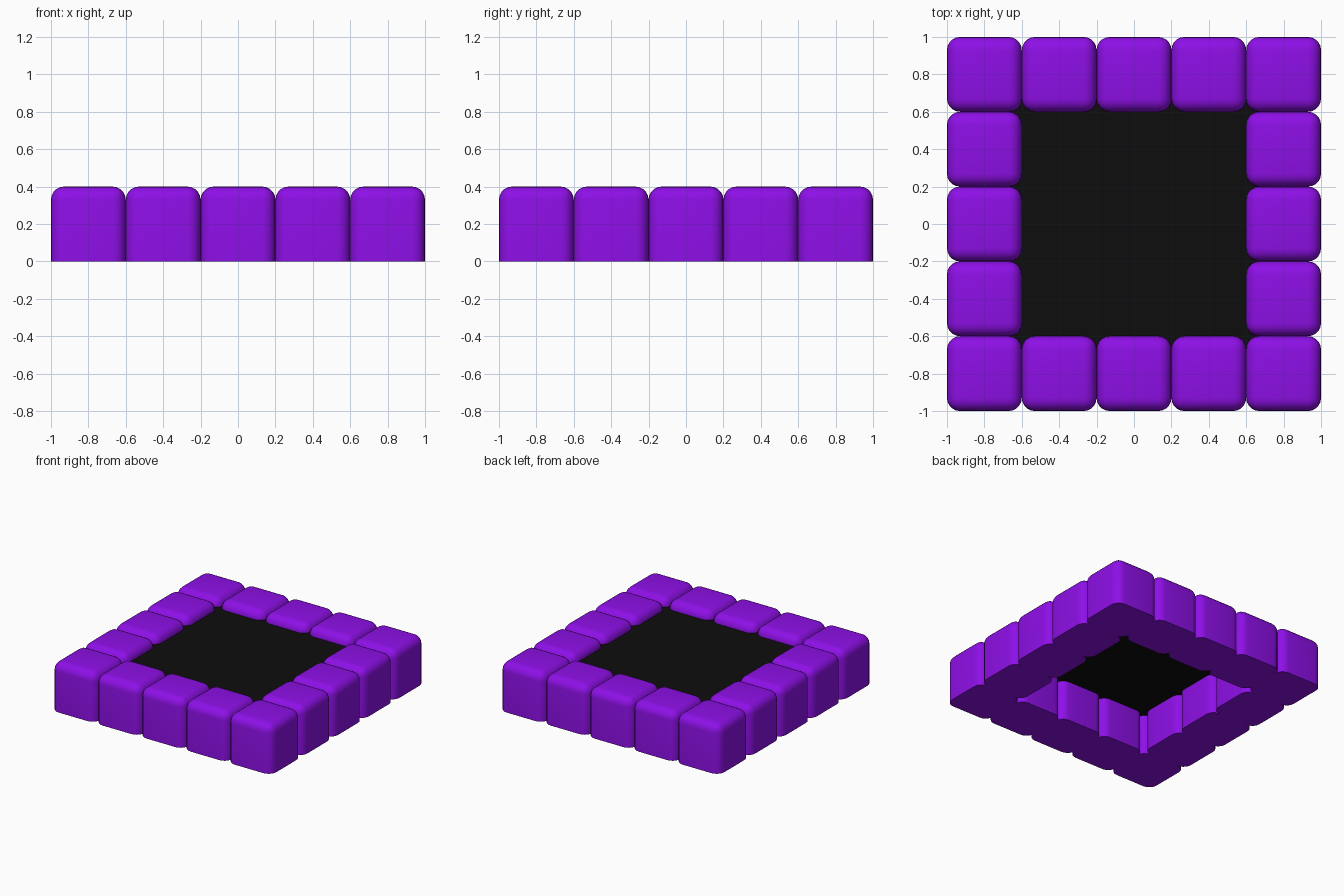
import bpy, bmesh
from mathutils import Matrix

if "Cube" in bpy.data.objects:
    bpy.data.objects.remove(bpy.data.objects["Cube"])

S, R = 0.4, 0.07  # block size, edge radius


def material(name, color):
    m = bpy.data.materials.new(name)
    m.diffuse_color = (*color, 1)
    m.use_nodes = True
    m.node_tree.nodes["Principled BSDF"].inputs["Base Color"].default_value = m.diffuse_color
    return m


purple = material("purple", (0.27, 0.005, 0.8))
black = material("black", (0.004, 0.004, 0.004))

# Rounded block: every edge softened except the flat bottom
bm = bmesh.new()
bmesh.ops.create_cube(bm, size=S, matrix=Matrix.Translation((0, 0, S / 2)))
edges = [e for e in bm.edges if max(v.co.z for v in e.verts) > S / 2]
bmesh.ops.bevel(bm, geom=edges, offset=R, segments=5, profile=0.5, affect='EDGES')
block_mesh = bpy.data.meshes.new("block")
bm.to_mesh(block_mesh)
bm.free()
block_mesh.materials.append(purple)

# Square ring of blocks
blocks = []
for i in range(-2, 3):
    for j in range(-2, 3):
        if max(abs(i), abs(j)) == 2:
            ob = bpy.data.objects.new("border_block", block_mesh)
            ob.location = (i * S, j * S, 0)
            bpy.context.collection.objects.link(ob)
            blocks.append(ob)

bpy.context.view_layer.objects.active = blocks[0]
blocks[0].select_set(True)
bpy.ops.object.shade_smooth_by_angle(angle=0.6)

# Dark panel stretched across the opening, just under the rounded tops
bpy.ops.mesh.primitive_plane_add(size=1.36, location=(0, 0, 0.33))
panel = bpy.context.object
panel.name = "centre_panel"
panel.data.materials.append(black)
